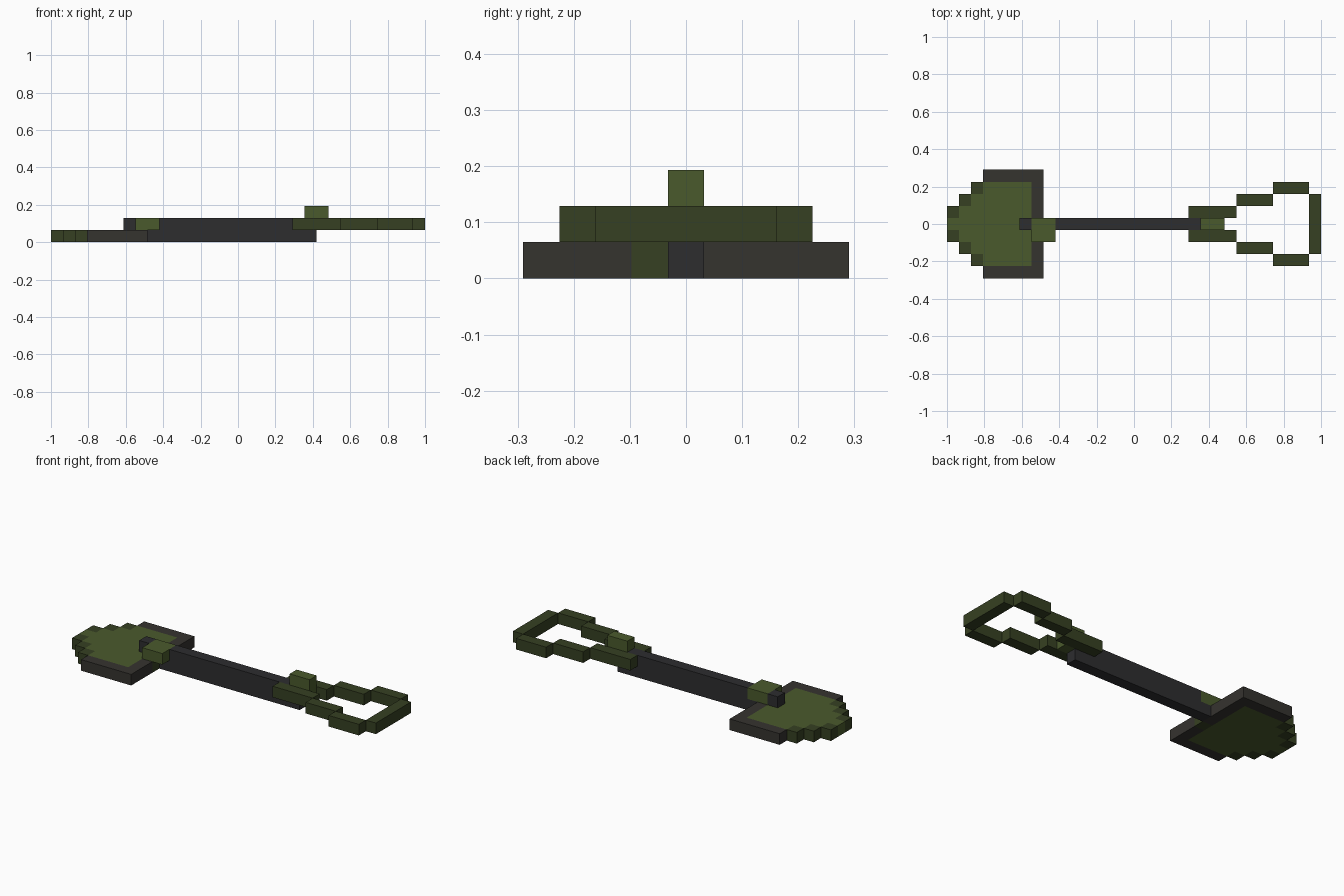
import bpy, bmesh
from mathutils import Vector

if "Cube" in bpy.data.objects:
    bpy.data.objects.remove(bpy.data.objects["Cube"])

U = 2 / 31  # one block; the tool is 31 blocks long


def material(name, srgb):
    col = [((c / 255 + 0.055) / 1.055) ** 2.4 for c in srgb] + [1]
    m = bpy.data.materials.new(name)
    m.use_nodes = True
    m.diffuse_color = col
    bsdf = next(n for n in m.node_tree.nodes if n.type == 'BSDF_PRINCIPLED')
    bsdf.inputs["Base Color"].default_value = col
    bsdf.inputs["Roughness"].default_value = 0.9
    return m


LIGHT = material("moss green", (74, 90, 44))
DARK = material("dark green", (54, 64, 34))
BROWN = material("brown grey", (53, 51, 47))
BLACK = material("charcoal", (45, 45, 47))


def finish(name, bm, mats):
    """Turn block coordinates into a centred object."""
    bmesh.ops.recalc_face_normals(bm, faces=bm.faces)
    for v in bm.verts:
        v.co = Vector(((v.co.x - 15.5) * U, v.co.y * U, v.co.z * U))
    me = bpy.data.meshes.new(name)
    bm.to_mesh(me)
    bm.free()
    for m in mats:
        me.materials.append(m)
    ob = bpy.data.objects.new(name, me)
    bpy.context.collection.objects.link(ob)
    return ob


def extrude(bm, offset):
    ext = bmesh.ops.extrude_face_region(bm, geom=bm.faces[:], use_keep_orig=True)
    verts = [g for g in ext["geom"] if isinstance(g, bmesh.types.BMVert)]
    bmesh.ops.translate(bm, vec=offset, verts=verts)


def box(name, mat, x0, x1, y0, y1, z0, z1):
    bm = bmesh.new()
    bm.faces.new([bm.verts.new(p) for p in
                  ((x0, y0, z0), (x1, y0, z0), (x1, y1, z0), (x0, y1, z0))])
    extrude(bm, (0, 0, z1 - z0))
    return finish(name, bm, [mat])


# Blade: stepped plate of blocks, coloured by block position
HALF = [1, 2, 3, 4, 4, 4, 4, 4]  # blocks either side of the centre, per column


def blade_colour(i, j):
    if i < 3:
        return 1 if abs(j) == HALF[i] else 0
    if (i, j) == (7, -1):
        return 1
    return 2 if i == 7 or abs(j) == 4 else 0


bm = bmesh.new()
for i, h in enumerate(HALF):
    for j in range(-h, h + 1):
        bm.faces.new([bm.verts.new((i + a, j + b - 0.5, 0))
                      for a, b in ((0, 0), (1, 0), (1, 1), (0, 1))])
bmesh.ops.remove_doubles(bm, verts=bm.verts, dist=0.01)
extrude(bm, (0, 0, 1))
bmesh.ops.recalc_face_normals(bm, faces=bm.faces)
for f in bm.faces:
    c = f.calc_center_median() - f.normal * 0.5  # centre of the owning block
    f.material_index = blade_colour(int(c.x), round(c.y))
finish("blade", bm, [LIGHT, DARK, BROWN])

# Shaft: side profile notched where the collar and the lock block sit
profile = [(8, 0), (22, 0), (22, 1), (21, 1), (21, 2), (9, 2), (9, 1), (8, 1)]
bm = bmesh.new()
bm.faces.new([bm.verts.new((x, -0.5, z)) for x, z in profile])
extrude(bm, (0, 1, 0))
finish("shaft", bm, [BLACK])
box("shaft_tip", BLACK, 6, 7, -0.5, 0.5, 1, 2)

# Collar at the blade and lock block at the grip
box("collar", LIGHT, 7, 9, -1.5, 0.5, 1, 2)
box("lock_block", LIGHT, 21, 23, -0.5, 0.5, 1, 3)

# Grip: widening arms on both sides, closed by an end bar
for side, s in (("left", 1), ("right", -1)):
    for part, x0, x1, y in (("inner", 20, 24, 0.5), ("middle", 24, 27, 1.5),
                            ("outer", 27, 30, 2.5)):
        ya, yb = sorted((s * y, s * (y + 1)))
        box(f"grip_{part}_{side}", DARK, x0, x1, ya, yb, 1, 2)
box("grip_end_bar", DARK, 30, 31, -2.5, 2.5, 1, 2)
